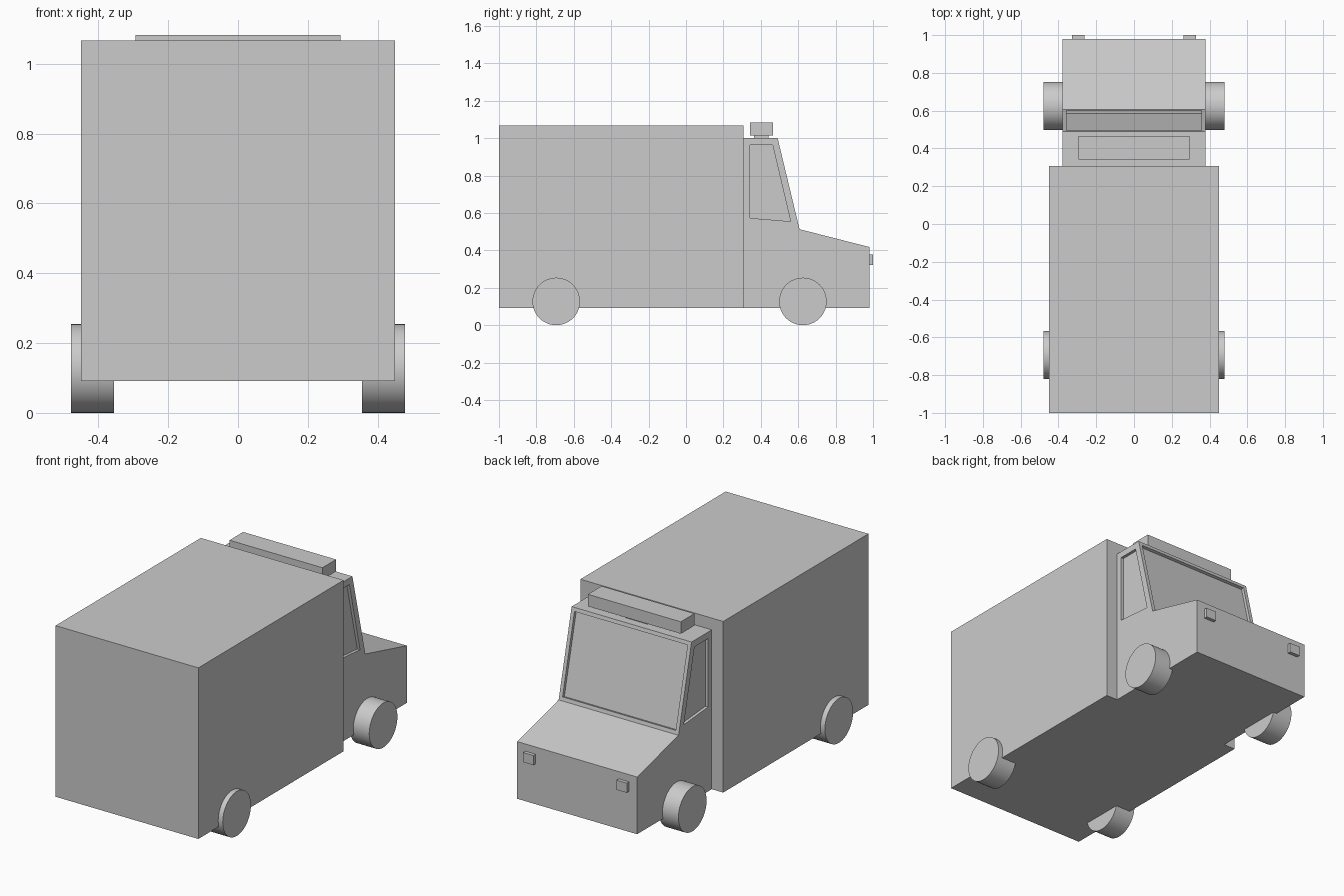
import bpy, bmesh, math
from mathutils import Matrix

if "Cube" in bpy.data.objects:
    bpy.data.objects.remove(bpy.data.objects["Cube"])


def finish(name, bm):
    bmesh.ops.recalc_face_normals(bm, faces=bm.faces)
    me = bpy.data.meshes.new(name)
    bm.to_mesh(me)
    bm.free()
    ob = bpy.data.objects.new(name, me)
    bpy.context.collection.objects.link(ob)
    return ob


def add_prism(bm, profile, x0, x1):
    """Extrude a (y, z) profile along x."""
    face = bm.faces.new([bm.verts.new((x0, y, z)) for y, z in profile])
    ext = bmesh.ops.extrude_face_region(bm, geom=[face])["geom"]
    verts = [g for g in ext if isinstance(g, bmesh.types.BMVert)]
    bmesh.ops.translate(bm, verts=verts, vec=(x1 - x0, 0, 0))


def box(name, x0, x1, y0, y1, z0, z1):
    bm = bmesh.new()
    add_prism(bm, [(y0, z0), (y1, z0), (y1, z1), (y0, z1)], x0, x1)
    return finish(name, bm)


def wheel(name, side, y):
    bm = bmesh.new()
    r = 0.127
    mat = Matrix.Translation((side * 0.417, y, r)) @ Matrix.Rotation(math.pi / 2, 4, 'Y')
    bmesh.ops.create_cone(bm, cap_ends=True, segments=48, radius1=r, radius2=r,
                          depth=0.123, matrix=mat)
    ob = finish(name, bm)
    for p in ob.data.polygons:
        p.use_smooth = len(p.vertices) == 4
    return ob


# Cargo body
box("cargo_body", -0.45, 0.45, -1.0, 0.308, 0.092, 1.067)

# Cab with recessed windscreen
bm = bmesh.new()
add_prism(bm, [(0.305, 0.092), (0.98, 0.092), (0.98, 0.418),
               (0.607, 0.513), (0.49, 1.0), (0.305, 1.0)], -0.378, 0.378)
bmesh.ops.recalc_face_normals(bm, faces=bm.faces)
bm.faces.ensure_lookup_table()
screen = [f for f in bm.faces if f.normal.y > 0.9 and f.normal.z > 0.1]
bmesh.ops.inset_region(bm, faces=screen, thickness=0.03)
bmesh.ops.inset_region(bm, faces=screen, thickness=0.0, depth=-0.017)
cab = finish("cab", bm)

# Side window recesses
bm = bmesh.new()
window = [(0.341, 0.573), (0.559, 0.555), (0.463, 0.963), (0.341, 0.963)]
for side in (-1, 1):
    add_prism(bm, window, side * 0.361, side * 0.45)
cutter = finish("side_window_cutter", bm)
cutter.hide_render = True
cutter.display_type = 'WIRE'
cut = cab.modifiers.new("side_windows", 'BOOLEAN')
cut.operation = 'DIFFERENCE'
cut.solver = 'EXACT'
cut.object = cutter

# Roof light bar on its mount
box("light_bar", -0.293, 0.293, 0.342, 0.465, 1.015, 1.083)
box("light_bar_mount", -0.07, 0.07, 0.363, 0.442, 0.995, 1.02)

# Headlights and wheels
for side, label in ((-1, "left"), (1, "right")):
    xa, xb = sorted((side * 0.262, side * 0.327))
    box(f"{label}_headlight", xa, xb, 0.97, 1.0, 0.322, 0.377)
    wheel(f"{label}_front_wheel", side, 0.625)
    wheel(f"{label}_rear_wheel", side, -0.694)
